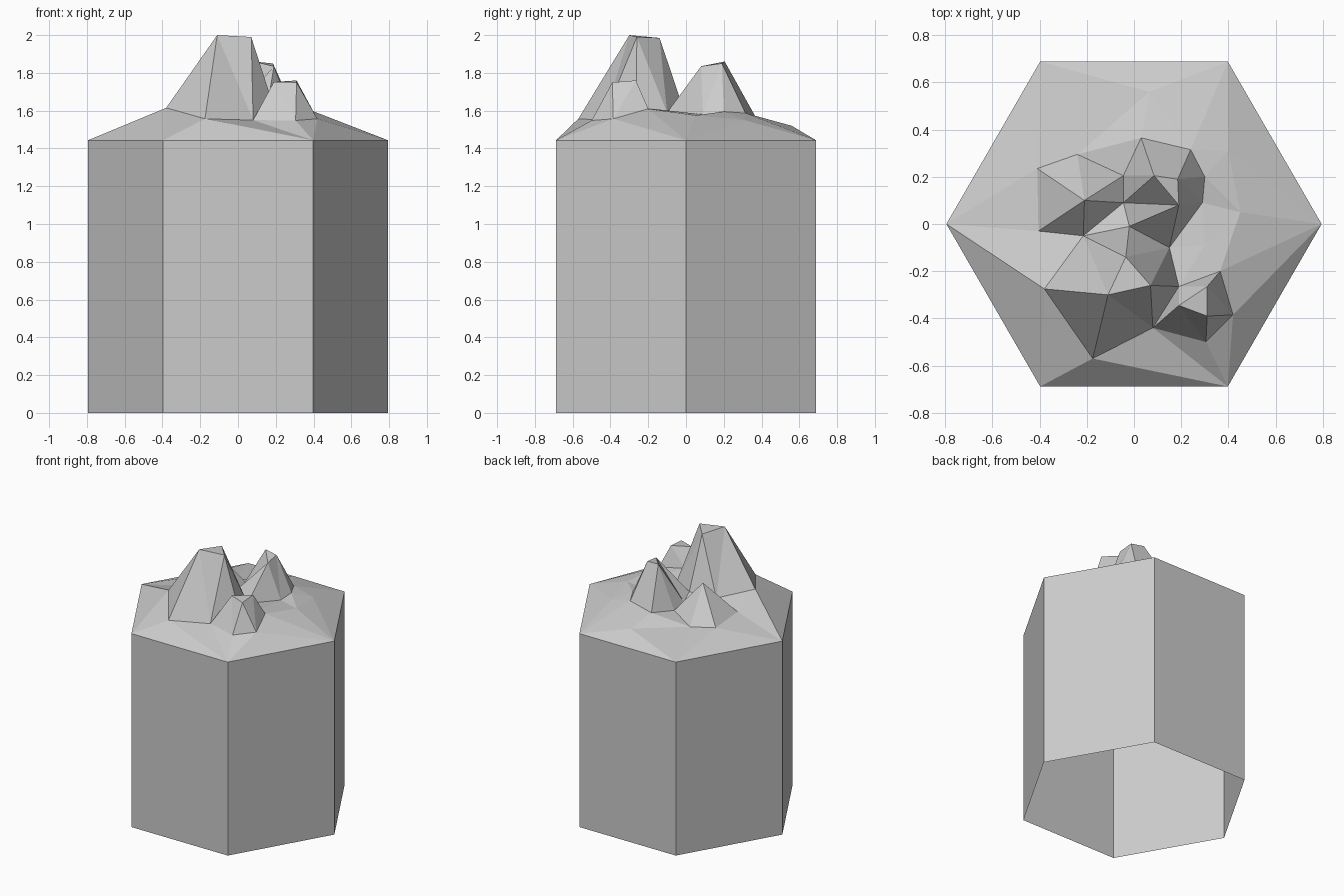
import bpy
import bmesh
import math
from mathutils import Vector
from mathutils.geometry import delaunay_2d_cdt

RADIUS = 0.795
RIM_HEIGHT = 1.443

default_cube = bpy.data.objects.get("Cube")
if default_cube:
    bpy.data.objects.remove(default_cube, do_unlink=True)

# Single stone colour
stone = bpy.data.materials.new("stone_grey")
stone.use_nodes = True
grey = (0.6, 0.6, 0.6, 1.0)
stone.diffuse_color = grey
stone.node_tree.nodes["Principled BSDF"].inputs["Base Color"].default_value = grey


def add_object(name, bm):
    mesh = bpy.data.meshes.new(name)
    bm.to_mesh(mesh)
    bm.free()
    mesh.materials.append(stone)
    obj = bpy.data.objects.new(name, mesh)
    bpy.context.collection.objects.link(obj)
    return obj


def hexagon(z):
    return [Vector((RADIUS * math.cos(math.radians(60 * i)),
                    RADIUS * math.sin(math.radians(60 * i)), z)) for i in range(6)]


# Column walls: hexagonal prism, open underneath
bm = bmesh.new()
lower = [bm.verts.new(p) for p in hexagon(0)]
upper = [bm.verts.new(p) for p in hexagon(RIM_HEIGHT)]
for i in range(6):
    j = (i + 1) % 6
    bm.faces.new((lower[i], lower[j], upper[j], upper[i]))
add_object("column_walls", bm)

# Foot points shared by neighbouring peaks
saddle_right = (0.15, -0.10, 1.59)
saddle_middle = (-0.02, -0.01, 1.60)
saddle_left = (-0.215, -0.05, 1.59)
saddle_back = (-0.045, 0.205, 1.55)
saddle_centre = (-0.045, 0.09, 1.57)
notch_front = (0.08, -0.44, 1.55)
notch_side = (0.19, -0.265, 1.62)

# Each peak: ring of foot points, then ring of summit points
main_peak = (
    [(-0.38, -0.275, 1.615), (-0.175, -0.57, 1.557), notch_front, notch_side,
     saddle_right, saddle_middle, saddle_left],
    [(-0.11, -0.30, 2.0), (0.07, -0.26, 1.99), (-0.035, -0.14, 1.985)])
small_peak = (
    [notch_front, (0.305, -0.5, 1.548), (0.42, -0.385, 1.557),
     (0.365, -0.2, 1.61), notch_side],
    [(0.19, -0.345, 1.752), (0.31, -0.39, 1.75), (0.31, -0.265, 1.76)])
back_peak = (
    [saddle_right, (0.29, 0.09, 1.58), (0.30, 0.20, 1.595), (0.24, 0.315, 1.587),
     (0.03, 0.365, 1.573), saddle_back, saddle_centre, saddle_middle],
    [(0.19, 0.08, 1.835), (0.185, 0.19, 1.85), (0.085, 0.205, 1.86)])
side_peak = (
    [saddle_left, saddle_centre, saddle_back, (-0.24, 0.295, 1.514),
     (-0.41, 0.235, 1.529), (-0.405, -0.03, 1.546)],
    [(-0.21, 0.10, 1.76)])

# Loose bumps on the slope around the peaks
slope_bumps = [(0.40, 0.31, 1.55), (0.45, 0.05, 1.575),
               (0.30, -0.09, 1.60), (0.065, 0.56, 1.52)]

# Gather unique points and the ring edges that the surface must follow
points, ring_edges = [], []


def index_of(point):
    if point not in points:
        points.append(point)
    return points.index(point)


def add_ring(ring):
    ids = [index_of(p) for p in ring]
    if len(ids) > 1:
        for a, b in zip(ids, ids[1:] + ids[:1]):
            if (a, b) not in ring_edges and (b, a) not in ring_edges:
                ring_edges.append((a, b))


add_ring([tuple(p) for p in hexagon(RIM_HEIGHT)])
for feet, summit in (main_peak, small_peak, back_peak, side_peak):
    add_ring(feet)
    add_ring(summit)
for bump in slope_bumps:
    index_of(bump)

# Rocky top: triangulate the plan, then lift every point to its height
flat = [Vector(p[:2]) for p in points]
plan, _, triangles, sources, _, _ = delaunay_2d_cdt(flat, ring_edges, [], 0, 1e-5)
bm = bmesh.new()
verts = []
for spot, source in zip(plan, sources):
    height = points[source[0]][2] if source else RIM_HEIGHT
    verts.append(bm.verts.new((spot.x, spot.y, height)))
for tri in triangles:
    bm.faces.new([verts[i] for i in tri])
bm.normal_update()
for face in bm.faces:
    if face.normal.z < 0:
        face.normal_flip()
add_object("rocky_top", bm)
